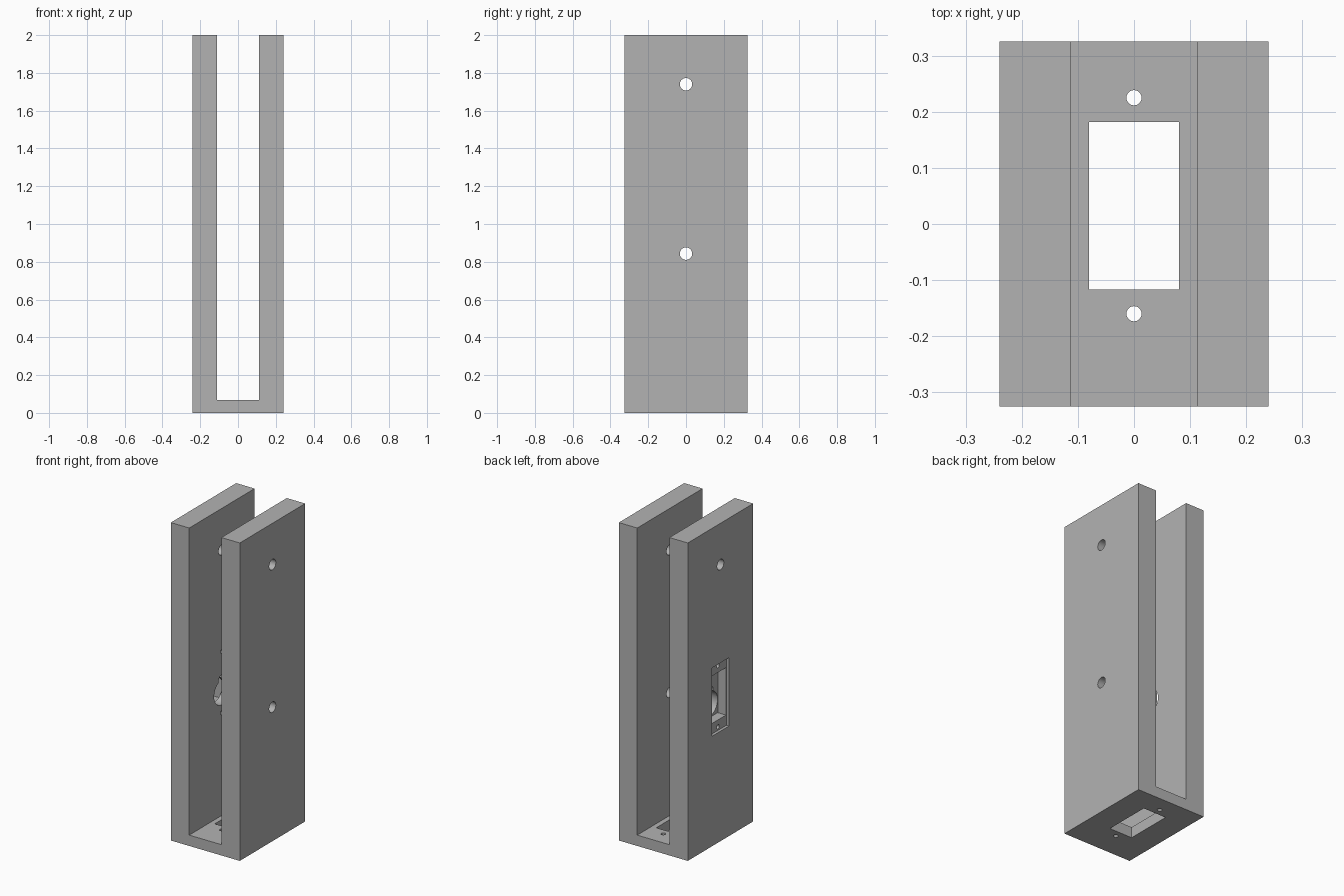
import bpy
import bmesh
import math
from mathutils import Matrix, Vector

cube = bpy.data.objects.get("Cube")
if cube:
    bpy.data.objects.remove(cube, do_unlink=True)

grey = bpy.data.materials.new("plain grey")
grey.use_nodes = True
colour = (0.45, 0.45, 0.45, 1)
grey.diffuse_color = colour
grey.node_tree.nodes["Principled BSDF"].inputs["Base Color"].default_value = colour

HALF_W, HALF_D, HEIGHT = 0.24, 0.325, 2.0
GAP, FLOOR = 0.112, 0.068


def finish(name, bm):
    bmesh.ops.recalc_face_normals(bm, faces=bm.faces)
    mesh = bpy.data.meshes.new(name)
    bm.to_mesh(mesh)
    bm.free()
    mesh.materials.append(grey)
    obj = bpy.data.objects.new(name, mesh)
    bpy.context.collection.objects.link(obj)
    return obj


def cut(cutter):
    """Subtract the cutter from the bracket, then discard it."""
    cutter.hide_render = True
    mod = bracket.modifiers.new("cut", 'BOOLEAN')
    mod.operation = 'DIFFERENCE'
    mod.solver = 'EXACT'
    mod.object = cutter
    bpy.context.view_layer.objects.active = bracket
    bpy.ops.object.modifier_apply(modifier=mod.name)
    bpy.data.objects.remove(cutter, do_unlink=True)


def cut_box(low, high):
    low, high = Vector(low), Vector(high)
    bm = bmesh.new()
    bmesh.ops.create_cube(bm, size=1, matrix=Matrix.Translation((low + high) / 2)
                          @ Matrix.Diagonal((*(high - low), 1)))
    cut(finish("box_cutter", bm))


def cut_hole(centre, radius, depth, axis):
    turn = Matrix.Rotation(math.pi / 2, 4, 'Y') if axis == 'X' else Matrix()
    bm = bmesh.new()
    bmesh.ops.create_cone(bm, cap_ends=True, segments=40, radius1=radius, radius2=radius,
                          depth=depth, matrix=Matrix.Translation(centre) @ turn)
    cut(finish("hole_cutter", bm))


# U-shaped bracket: one profile pushed front to back
profile = [(-HALF_W, 0), (HALF_W, 0), (HALF_W, HEIGHT), (GAP, HEIGHT),
           (GAP, FLOOR), (-GAP, FLOOR), (-GAP, HEIGHT), (-HALF_W, HEIGHT)]
bm = bmesh.new()
face = bm.faces.new([bm.verts.new((x, -HALF_D, z)) for x, z in profile])
pushed = bmesh.ops.extrude_face_region(bm, geom=[face])["geom"]
bmesh.ops.translate(bm, vec=(0, 2 * HALF_D, 0),
                    verts=[v for v in pushed if isinstance(v, bmesh.types.BMVert)])
bracket = finish("u_bracket", bm)

# Upper pin hole through both walls, lower pin hole through the +x wall
cut_hole((0, 0, 1.74), 0.033, 0.6, 'X')
cut_hole((0.2, 0, 0.843), 0.033, 0.3, 'X')

# Window and screw holes in the floor
MID_Y = 0.0325
cut_box((-0.08, MID_Y - 0.149, -0.1), (0.08, MID_Y + 0.149, 0.2))
for side in (-1, 1):
    cut_hole((0, MID_Y + side * 0.1925, 0), 0.0135, 0.3, 'Z')

# Stepped motor pocket in the -x wall
MID_Z = 0.907
cut_box((-0.3, -0.085, MID_Z - 0.215), (-HALF_W + 0.018, 0.085, MID_Z + 0.215))
cut_box((-0.3, -0.08, MID_Z - 0.149), (-HALF_W + 0.075, 0.08, MID_Z + 0.149))

# Shaft opening with a small gear lobe, and pocket screw holes
cut_hole((-0.2, 0, 0.843), 0.078, 0.3, 'X')
cut_hole((-0.2, 0, 0.92), 0.035, 0.3, 'X')
for side in (-1, 1):
    cut_hole((-0.2, 0, MID_Z + side * 0.1925), 0.0135, 0.3, 'X')

# Smooth the round holes and keep every edge crisp
bpy.ops.object.select_all(action='DESELECT')
bracket.select_set(True)
bpy.context.view_layer.objects.active = bracket
bpy.ops.object.shade_smooth_by_angle(angle=math.radians(30))
